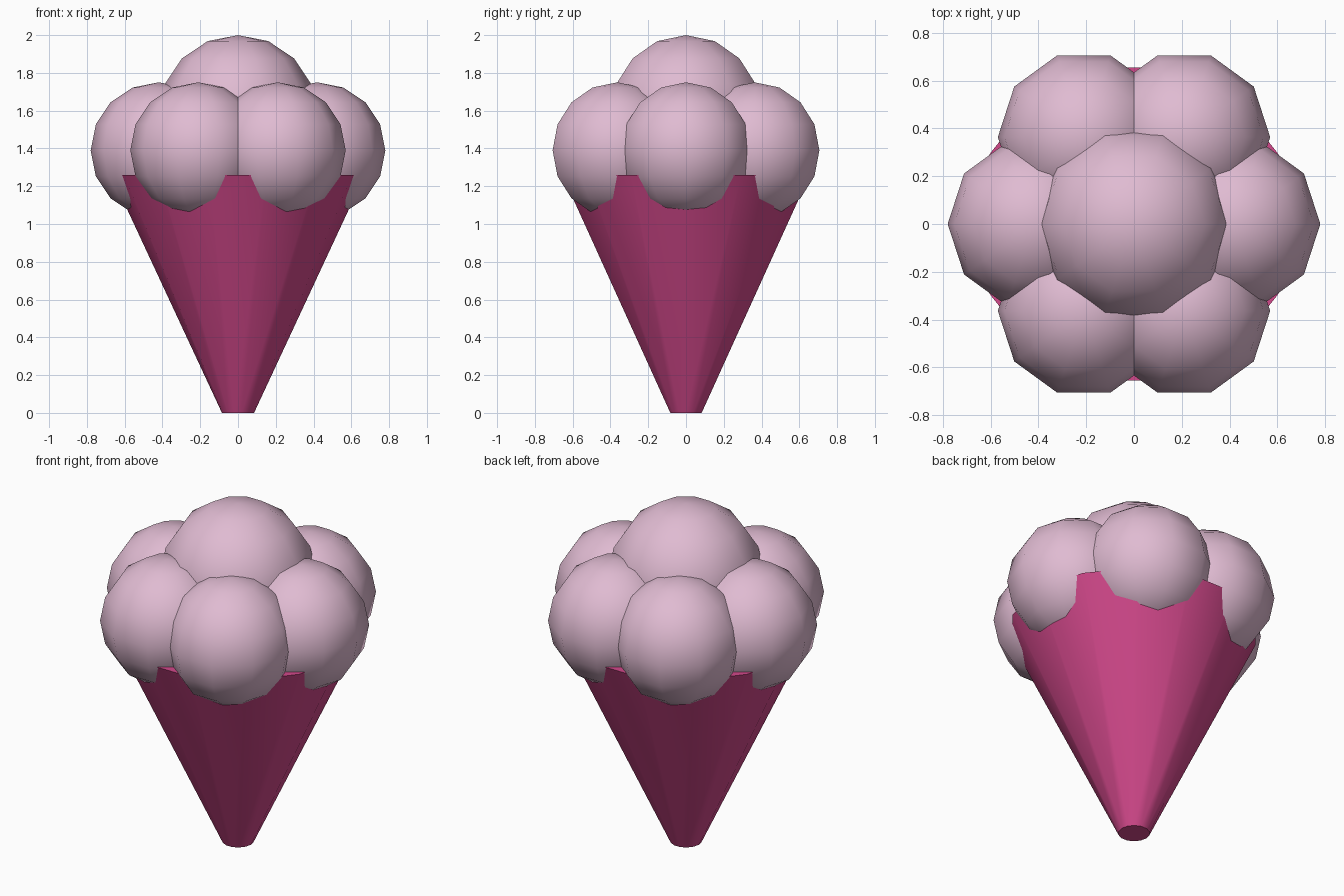
import bpy
import bmesh
from math import cos, sin, pi, radians
from mathutils import Vector

cube = bpy.data.objects.get("Cube")
if cube:
    bpy.data.objects.remove(cube, do_unlink=True)


def make_material(name, rgb):
    mat = bpy.data.materials.new(name)
    mat.use_nodes = True
    mat.diffuse_color = (*rgb, 1)
    mat.node_tree.nodes["Principled BSDF"].inputs["Base Color"].default_value = (*rgb, 1)
    return mat


def lathe(name, profile, sides, location, mat):
    """Revolve (radius, height) points about z, smooth except at sharp rims."""
    bm = bmesh.new()
    verts = [bm.verts.new((r, 0, z)) for r, z in profile]
    edges = [bm.edges.new(pair) for pair in zip(verts, verts[1:])]
    bmesh.ops.spin(bm, geom=verts + edges, cent=(0, 0, 0), axis=(0, 0, 1),
                   angle=2 * pi, steps=sides)
    bmesh.ops.remove_doubles(bm, verts=bm.verts[:], dist=0.0005)
    bmesh.ops.recalc_face_normals(bm, faces=bm.faces[:])
    for face in bm.faces:
        face.smooth = True
    for edge in bm.edges:
        edge.smooth = edge.calc_face_angle(0) < radians(45)
    mesh = bpy.data.meshes.new(name)
    bm.to_mesh(mesh)
    bm.free()
    mesh.materials.append(mat)
    obj = bpy.data.objects.new(name, mesh)
    obj.location = location
    bpy.context.collection.objects.link(obj)
    return obj


def scoop(name, radius, location):
    rings = 8
    arc = [(radius * sin(pi * i / rings), -radius * cos(pi * i / rings))
           for i in range(rings + 1)]
    return lathe(name, arc, 10, location, ice_cream)


ice_cream = make_material("pale pink ice cream", (0.745, 0.497, 0.644))
wafer = make_material("magenta wafer", (0.644, 0.065, 0.258))

# Tapered cone with closed ends
lathe("cone", [(0, 0), (0.085, 0), (0.672, 1.26), (0, 1.26)], 14, (0, 0, 0), wafer)

# Ring of six scoops around the rim
for i in range(6):
    a = i * pi / 3
    scoop(f"ring_scoop_{i + 1}", 0.36, Vector((0.42 * cos(a), 0.42 * sin(a), 1.39)))

# Larger scoop on top
scoop("top_scoop", 0.42, Vector((0, 0, 1.58)))
